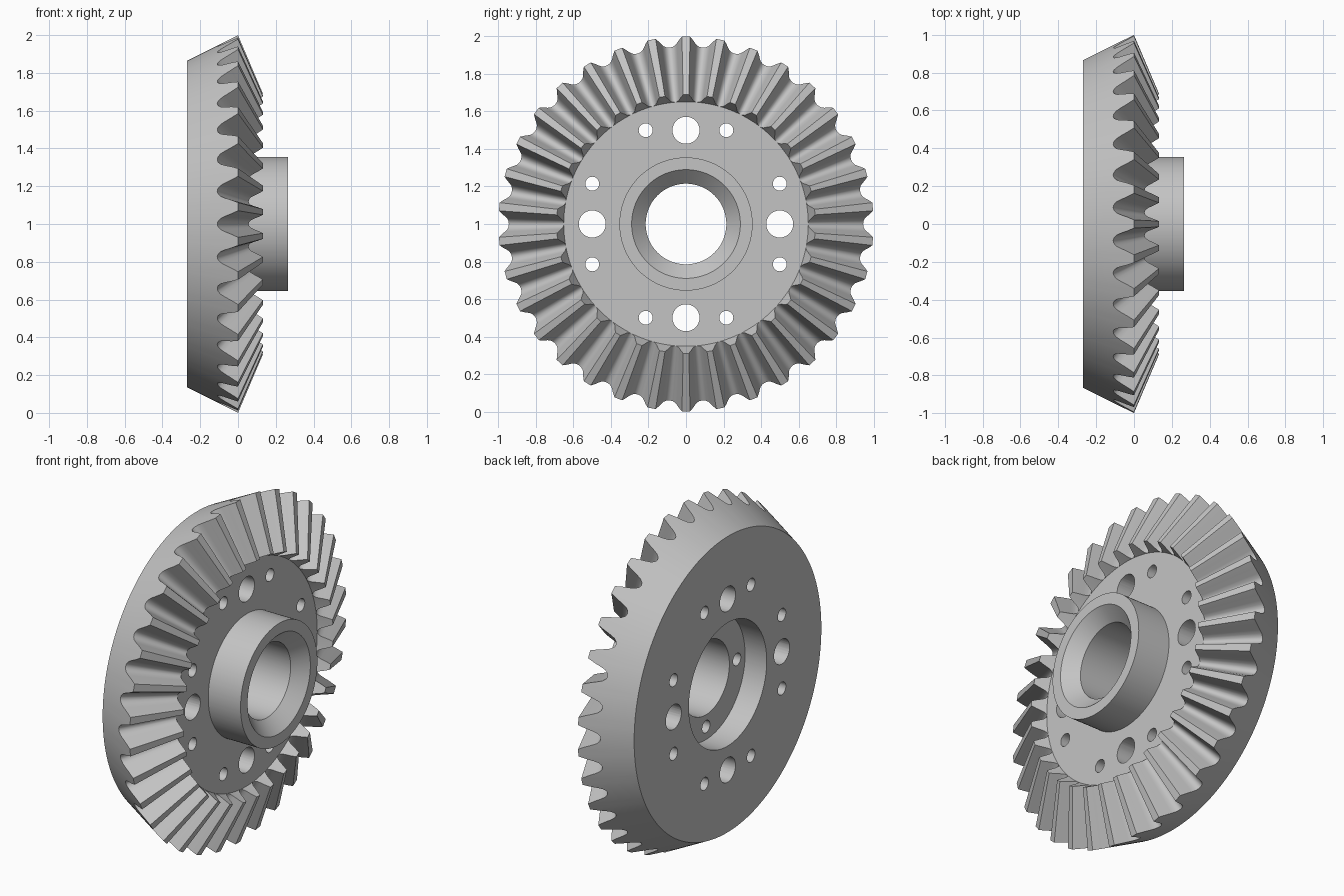
import bpy, bmesh, math
from mathutils import Matrix, Vector

if "Cube" in bpy.data.objects:
    bpy.data.objects.remove(bpy.data.objects["Cube"])

TEETH = 34
PITCH = 2 * math.pi / TEETH
APEX = 0.426          # x of the cone apex shared by tooth tips and roots
INNER = 0.69          # inner tooth end = outer end scaled towards the apex
ROOT, TIP = (-0.11, 0.945), (0.0, 1.0)

# Half of a tooth gap: (degrees from gap centre, height from root to tip)
HALF = [(0, 0), (0.9, 0.035), (1.75, 0.16), (2.35, 0.35), (3.15, 0.68), (4.05, 1)]
GAP = [(-a, t) for a, t in reversed(HALF[1:])] + HALF


def shrink(p):
    return (APEX + (p[0] - APEX) * INNER, p[1] * INNER)


BASE = shrink(ROOT)
# Plain turned section after the teeth: face, hub, chamfer, bore, rear recess
TURNED = [BASE, (BASE[0], 0.355), (0.265, 0.355), (0.265, 0.29), (0.19, 0.215),
          (-0.13, 0.215), (-0.13, 0.36), (-0.27, 0.36)]

# Gear body: radial sections lofted all the way round the x axis
bm = bmesh.new()
columns = []
for k in range(TEETH):
    for deg, t in GAP:
        ang = (k + 0.5) * PITCH + math.radians(deg)
        outer = (ROOT[0] + (TIP[0] - ROOT[0]) * t, ROOT[1] + (TIP[1] - ROOT[1]) * t)
        section = [(-0.27, 0.865), outer, shrink(outer)] + TURNED
        columns.append([bm.verts.new((x, r * math.sin(ang), 1 + r * math.cos(ang)))
                        for x, r in section])
for i, a in enumerate(columns):
    b = columns[(i + 1) % len(columns)]
    n = len(a)
    for j in range(n):
        m = (j + 1) % n
        bm.faces.new((a[j], a[m], b[m], b[j]))
bmesh.ops.remove_doubles(bm, verts=bm.verts, dist=1e-5)
bmesh.ops.recalc_face_normals(bm, faces=bm.faces)
mesh = bpy.data.meshes.new("bevel_gear")
bm.to_mesh(mesh)
bm.free()
gear = bpy.data.objects.new("bevel_gear", mesh)
bpy.context.collection.objects.link(gear)

steel = bpy.data.materials.new("grey_steel")
steel.diffuse_color = (0.55, 0.55, 0.55, 1)
steel.use_nodes = True
steel.node_tree.nodes["Principled BSDF"].inputs["Base Color"].default_value = steel.diffuse_color
mesh.materials.append(steel)

# Hole cutters
bm = bmesh.new()


def drill(y, z, radius, x0, x1):
    place = Matrix.Translation(Vector(((x0 + x1) / 2, y, 1 + z))) @ Matrix.Rotation(math.pi / 2, 4, 'Y')
    bmesh.ops.create_cone(bm, cap_ends=True, segments=32, radius1=radius, radius2=radius,
                          depth=x1 - x0, matrix=place)


for q in range(4):
    c, s = round(math.cos(q * math.pi / 2)), round(math.sin(q * math.pi / 2))
    drill(0.5 * c, 0.5 * s, 0.072, -0.4, 0.2)             # large through hole
    drill(0.285 * c, 0.285 * s, 0.036, -0.2, 0.06)        # blind hole in recess
    for side in (-0.215, 0.215):                          # small through holes
        drill(0.5 * c - side * s, 0.5 * s + side * c, 0.037, -0.4, 0.2)
cut_mesh = bpy.data.meshes.new("hole_cutter")
bm.to_mesh(cut_mesh)
bm.free()
cutter = bpy.data.objects.new("hole_cutter", cut_mesh)
cutter.hide_render = True
bpy.context.collection.objects.link(cutter)

# Cut the holes, then shade with sharp edges kept
mod = gear.modifiers.new("holes", 'BOOLEAN')
mod.operation = 'DIFFERENCE'
mod.solver = 'EXACT'
mod.object = cutter
bpy.context.view_layer.objects.active = gear
gear.select_set(True)
bpy.ops.object.modifier_apply(modifier=mod.name)
bpy.data.objects.remove(cutter, do_unlink=True)
bpy.ops.object.shade_smooth_by_angle(angle=math.radians(36))
